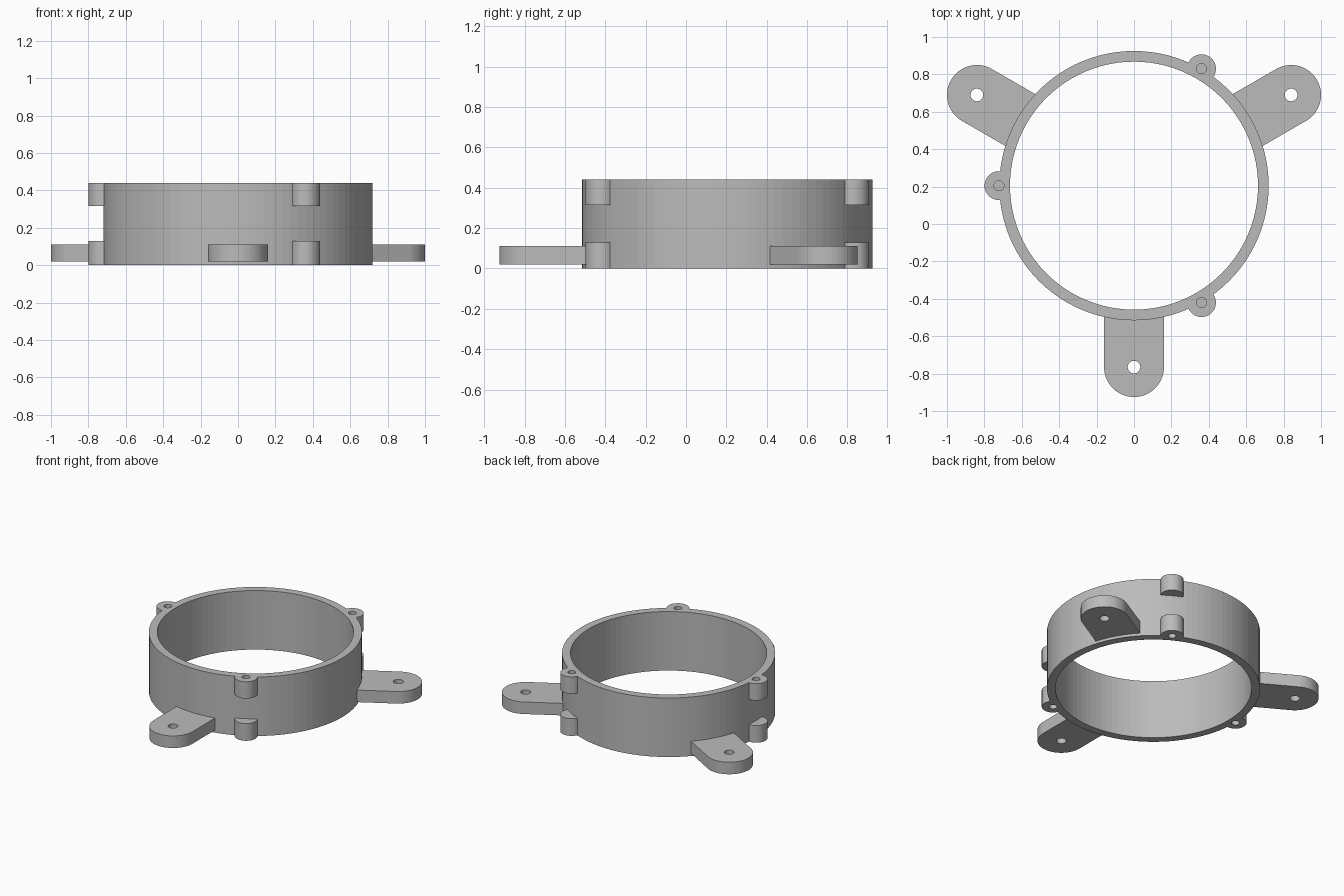
import bpy
from math import cos, sin, radians
from mathutils import Matrix, Vector

CENTRE = Vector((0, 0.205, 0))
HEIGHT, R_OUT, R_IN = 0.44, 0.72, 0.663

old = bpy.data.objects.get("Cube")
if old:
    bpy.data.objects.remove(old)

grey = bpy.data.materials.new("light grey")
grey.use_nodes = True
colour = (0.5, 0.5, 0.5, 1)
grey.diffuse_color = colour
grey.node_tree.nodes["Principled BSDF"].inputs["Base Color"].default_value = colour


def polar(radius, degrees):
    a = radians(degrees)
    return CENTRE + Vector((radius * cos(a), radius * sin(a), 0))


def cylinder(name, at, radius, z0, z1, sides=48):
    bpy.ops.mesh.primitive_cylinder_add(
        vertices=sides, radius=radius, depth=z1 - z0,
        location=(at.x, at.y, (z0 + z1) / 2))
    obj = bpy.context.object
    obj.name = name
    obj.data.materials.append(grey)
    return obj


def lug(name, degrees):
    """Flat tab with a rounded outer end, pointing outwards."""
    reach, r, inner = 0.97, 0.16, 0.68
    pts = [(inner, -r)]
    pts += [(reach + r * cos(radians(a)), r * sin(radians(a))) for a in range(-90, 91, 6)]
    pts += [(inner, r)]
    n = len(pts)
    verts = [(x, y, z) for z in (0.02, 0.11) for x, y in pts]
    faces = [tuple(reversed(range(n))), tuple(range(n, 2 * n))]
    faces += [(i, (i + 1) % n, (i + 1) % n + n, i + n) for i in range(n)]
    mesh = bpy.data.meshes.new(name)
    mesh.from_pydata(verts, [], faces)
    mesh.transform(Matrix.Translation(CENTRE) @ Matrix.Rotation(radians(degrees), 4, "Z"))
    mesh.materials.append(grey)
    obj = bpy.data.objects.new(name, mesh)
    bpy.context.collection.objects.link(obj)
    return obj


def combine(target, other, operation):
    mod = target.modifiers.new(operation.lower(), "BOOLEAN")
    mod.operation, mod.solver, mod.object = operation, "EXACT", other
    bpy.context.view_layer.objects.active = target
    bpy.ops.object.modifier_apply(modifier=mod.name)
    bpy.data.objects.remove(other)


# Ring body, solid until everything is joined on
ring = cylinder("mounting_ring", CENTRE, R_OUT, 0, HEIGHT, 96)

# Screw bosses at the top and bottom rims
for angle in (60, 180, 300):
    for z0, z1 in ((0, 0.128), (0.315, HEIGHT)):
        combine(ring, cylinder("screw_boss", polar(0.722, angle), 0.077, z0, z1), "UNION")

# Mounting lugs
for angle in (30, 150, 270):
    combine(ring, lug("mounting_lug", angle), "UNION")

# Central bore
combine(ring, cylinder("bore", CENTRE, R_IN, -0.1, HEIGHT + 0.1, 96), "DIFFERENCE")

# Blind screw holes in the bosses
for angle in (60, 180, 300):
    for z0, z1 in ((-0.1, 0.1), (HEIGHT - 0.1, HEIGHT + 0.1)):
        combine(ring, cylinder("screw_hole", polar(0.722, angle), 0.027, z0, z1, 24), "DIFFERENCE")

# Through holes in the lugs
for angle in (30, 150, 270):
    combine(ring, cylinder("lug_hole", polar(0.97, angle), 0.034, -0.1, 0.2, 24), "DIFFERENCE")
